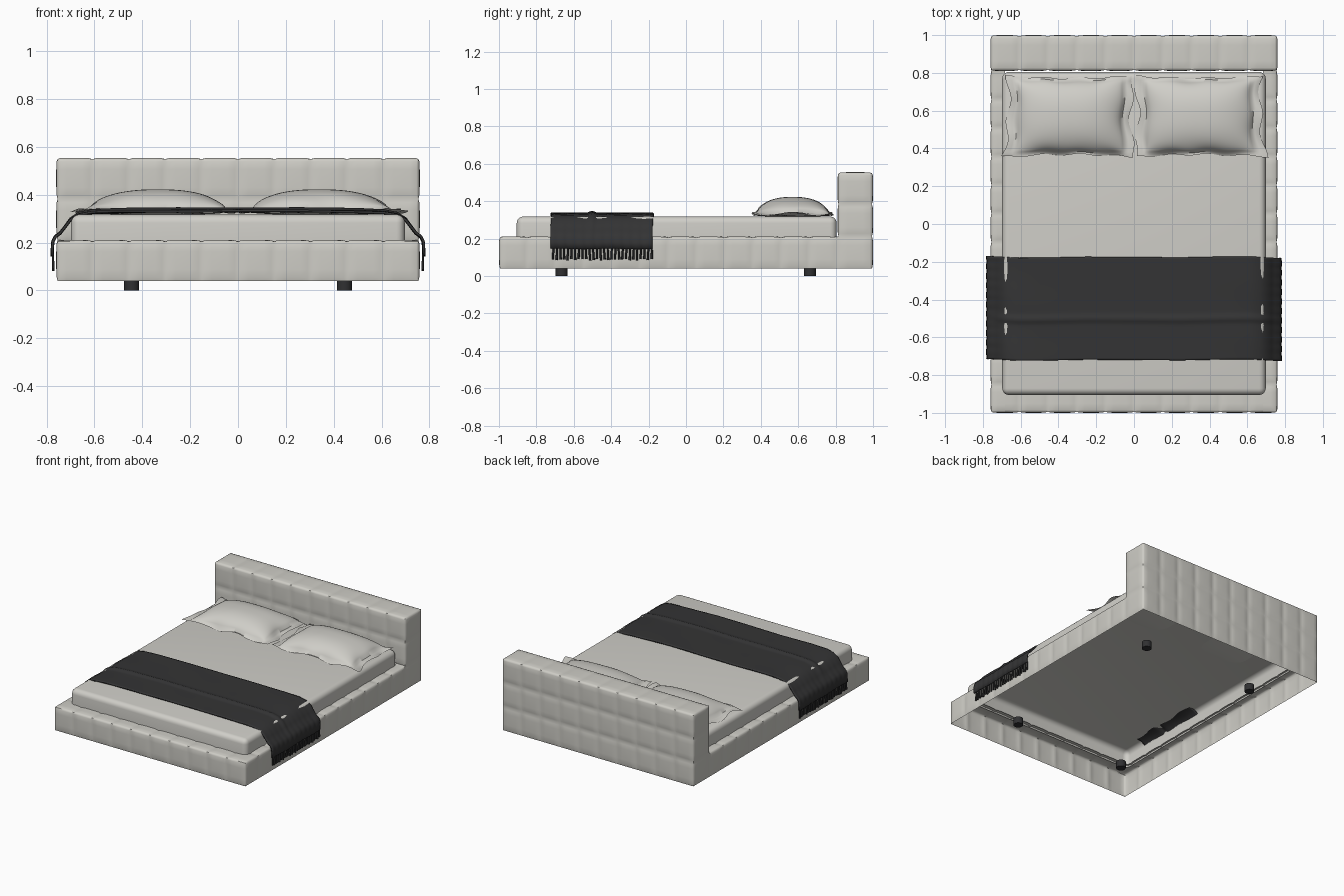
import bpy, bmesh, math, random
from mathutils import Vector, Matrix

if "Cube" in bpy.data.objects:
    bpy.data.objects.remove(bpy.data.objects["Cube"])
random.seed(4)


def material(name, rgb):
    m = bpy.data.materials.new(name)
    m.diffuse_color = (*rgb, 1)
    m.use_nodes = True
    m.node_tree.nodes["Principled BSDF"].inputs["Base Color"].default_value = m.diffuse_color
    return m


UPHOLSTERY = material("warm_white_upholstery", (0.62, 0.61, 0.565))
LINEN = material("soft_white_linen", (0.63, 0.62, 0.58))
CHARCOAL = material("charcoal_wool", (0.034, 0.034, 0.035))
DARK = material("dark_leg", (0.03, 0.03, 0.032))


def finish(bm, name, mat, angle=40, weld=True, flip_fix=True):
    if weld:
        bmesh.ops.remove_doubles(bm, verts=bm.verts, dist=1e-5)
    if flip_fix:
        bmesh.ops.recalc_face_normals(bm, faces=bm.faces)
    me = bpy.data.meshes.new(name)
    bm.to_mesh(me)
    bm.free()
    ob = bpy.data.objects.new(name, me)
    bpy.context.collection.objects.link(ob)
    me.materials.append(mat)
    bpy.ops.object.select_all(action='DESELECT')
    ob.select_set(True)
    bpy.context.view_layer.objects.active = ob
    bpy.ops.object.shade_smooth_by_angle(angle=math.radians(angle))
    return ob


def grid(bm, A, B, fn):
    """Sheet of quads over parameter lists A and B."""
    vs = [[bm.verts.new(fn(a, b)) for b in B] for a in A]
    for i in range(len(A) - 1):
        for j in range(len(B) - 1):
            bm.faces.new((vs[i][j], vs[i + 1][j], vs[i + 1][j + 1], vs[i][j + 1]))


def span(a, b, n):
    return [a + (b - a) * i / n for i in range(n + 1)]


# Frame and headboard: one padded skin, open below, with stitched seams
W, HB, ZF, ZT = 0.76, 0.81, 0.2117, 0.555
SX = span(-W, W, 10)
SY = span(-1, HB, 12) + [1.0]
SZ = span(0.04, ZT, 3)
ZF = SZ[1]


def cells(seams):
    out = [a + (b - a) * t for a, b in zip(seams, seams[1:]) for t in (0, .09, .28, .5, .72, .91)]
    return out + [seams[-1]]


def groove(v, seams):
    return math.exp(-min(abs(v - s) for s in seams) / 0.012)


def flange(bm, X, Y):
    grid(bm, X, Y, lambda x, y: (x, y, ZF))


CX, CY1, CY2 = cells(SX), cells(SY[:-1]), cells(SY[-2:])
CZ1, CZ2 = cells(SZ[:2]), cells(SZ[1:])
bm = bmesh.new()
grid(bm, CX, CZ1, lambda x, z: (x, -1, z))
grid(bm, CX, CZ1 + CZ2[1:], lambda x, z: (x, 1, z))
grid(bm, CX, CZ2, lambda x, z: (x, HB, z))
grid(bm, CX, CY2, lambda x, y: (x, y, ZT))
for s in (-W, W):
    grid(bm, CY1 + CY2[1:], CZ1, lambda y, z: (s, y, z))
    grid(bm, CY2, CZ2, lambda y, z: (s, y, z))
    grid(bm, [s, s * 0.985, s * 0.95, s * 0.9], CY1, lambda x, y: (x, y, ZF))
grid(bm, [x for x in CX if abs(x) < 0.69], [-1, -0.985, -0.95, -0.88], lambda x, y: (x, y, ZF))
bmesh.ops.remove_doubles(bm, verts=bm.verts, dist=1e-5)
AMP = 0.006
for v in bm.verts:
    x, y, z = v.co
    gx, gy, gz = groove(x, SX), groove(y, SY), groove(z, SZ)
    if abs(abs(x) - W) < 1e-4:
        v.co.x -= math.copysign(AMP * max(gy, gz), x)
    if abs(abs(y) - 1) < 1e-4:
        v.co.y -= math.copysign(AMP * max(gx, gz), y)
    if abs(y - HB) < 1e-4 and z > ZF:
        v.co.y += AMP * max(gx, gz)
    if abs(z - ZT) < 1e-4 or (abs(z - ZF) < 1e-4 and y < HB - 0.01):
        v.co.z -= AMP * max(gx, gy)
finish(bm, "padded_bed_frame", UPHOLSTERY, 50)

# Mattress: soft rounded block without a bottom
bm = bmesh.new()
bmesh.ops.create_cube(bm, size=1)
for v in bm.verts:
    v.co = Vector((v.co.x * 1.395, v.co.y * 1.71 - 0.05, 0.258 + v.co.z * 0.12))
edges = [e for e in bm.edges if max(v.co.z for v in e.verts) > 0.3]
bmesh.ops.bevel(bm, geom=edges, offset=0.035, segments=5, profile=0.5, affect='EDGES')
bmesh.ops.delete(bm, geom=[f for f in bm.faces if f.calc_center_median().z < 0.2], context='FACES')
finish(bm, "mattress", LINEN, 50)


# Pillows: puffed body with a loose ruffled border
def pillow(name, cx, side):
    bm = bmesh.new()
    U, V = span(-1, 1, 48), span(-1, 1, 36)

    def sheet(top):
        def fn(u, v):
            edge = max(abs(u), abs(v))
            x = 0.335 * u * (1 - 0.05 * (1 - v * v)) + 0.012 * math.sin(6 * v + side) * abs(u) ** 6
            x += side * 0.025 * (1 - v) * 0.5 * (1 if u * side > 0 else 0) * abs(u) ** 3
            y = 0.215 * v * (1 - 0.06 * (1 - u * u)) + 0.005 * math.sin(11 * u) * v ** 6
            a, b = max(0, 1 - abs(u / 0.87) ** 2.4), max(0, 1 - abs(v / 0.93) ** 2.4)
            puff = (a * b) ** 0.55
            z = 0.332 + 0.010 * edge ** 8 * math.sin(7 * u + 5 * v + side)
            z += 0.088 * puff if top else -0.014 * puff
            if edge > 0.999:
                return (cx + x, 0.57 + y, z)
            return (cx + x, 0.57 + y, z + (0.003 if top else -0.003))
        return fn
    grid(bm, U, V, sheet(True))
    grid(bm, U, V, sheet(False))
    finish(bm, name, LINEN, 60)


pillow("left_pillow", -0.335, -1)
pillow("right_pillow", 0.34, 1)

# Throw blanket draped across the foot end
half = [(0.0, .333), (.25, .332), (.5, .330), (.61, .326), (.665, .316), (.70, .295),
        (.722, .266), (.742, .24), (.762, .225), (.772, .205), (.774, .18), (.775, .145)]
path = [(-x, z) for x, z in half[:0:-1]] + half


def drape(i, t):
    x, z = path[i]
    y = -0.72 + 0.545 * t
    hang = max(0, (abs(x) - 0.68) / 0.1)
    ridge = 0.010 * math.exp(-((t - 0.4) / 0.03) ** 2) * (1 - min(1, hang))
    y += 0.005 * math.sin(x * 14)
    x += math.copysign(0.004 * hang * math.sin(t * 34 + x), x)
    return (x, y, z + ridge + 0.002 * math.sin(9 * x + 12 * t))


bm = bmesh.new()
grid(bm, range(len(path)), span(0, 1, 50), drape)
throw = finish(bm, "throw_blanket", CHARCOAL, 60)
mod = throw.modifiers.new("thickness", 'SOLIDIFY')
mod.thickness, mod.offset = 0.010, 0

# Fringe tassels along both hanging ends
bm = bmesh.new()
for s in (-1, 1):
    for k in range(28):
        y = -0.71 + 0.527 * k / 27
        length = random.uniform(0.06, 0.07)
        tilt = Matrix.Rotation(random.uniform(-.08, .08), 4, 'X')
        bmesh.ops.create_cone(bm, cap_ends=True, segments=6, radius1=0.006, radius2=0.005, depth=length,
                              matrix=Matrix.Translation((s * 0.773, y, 0.152 - length / 2)) @ tilt)
finish(bm, "throw_fringe", CHARCOAL, 40, weld=False)

# Four short round legs
bm = bmesh.new()
for x in (-0.445, 0.445):
    for y in (-0.665, 0.662):
        bmesh.ops.create_cone(bm, cap_ends=True, segments=24, radius1=0.032, radius2=0.032, depth=0.048,
                              matrix=Matrix.Translation((x, y, 0.024)))
finish(bm, "legs", DARK, 40)
